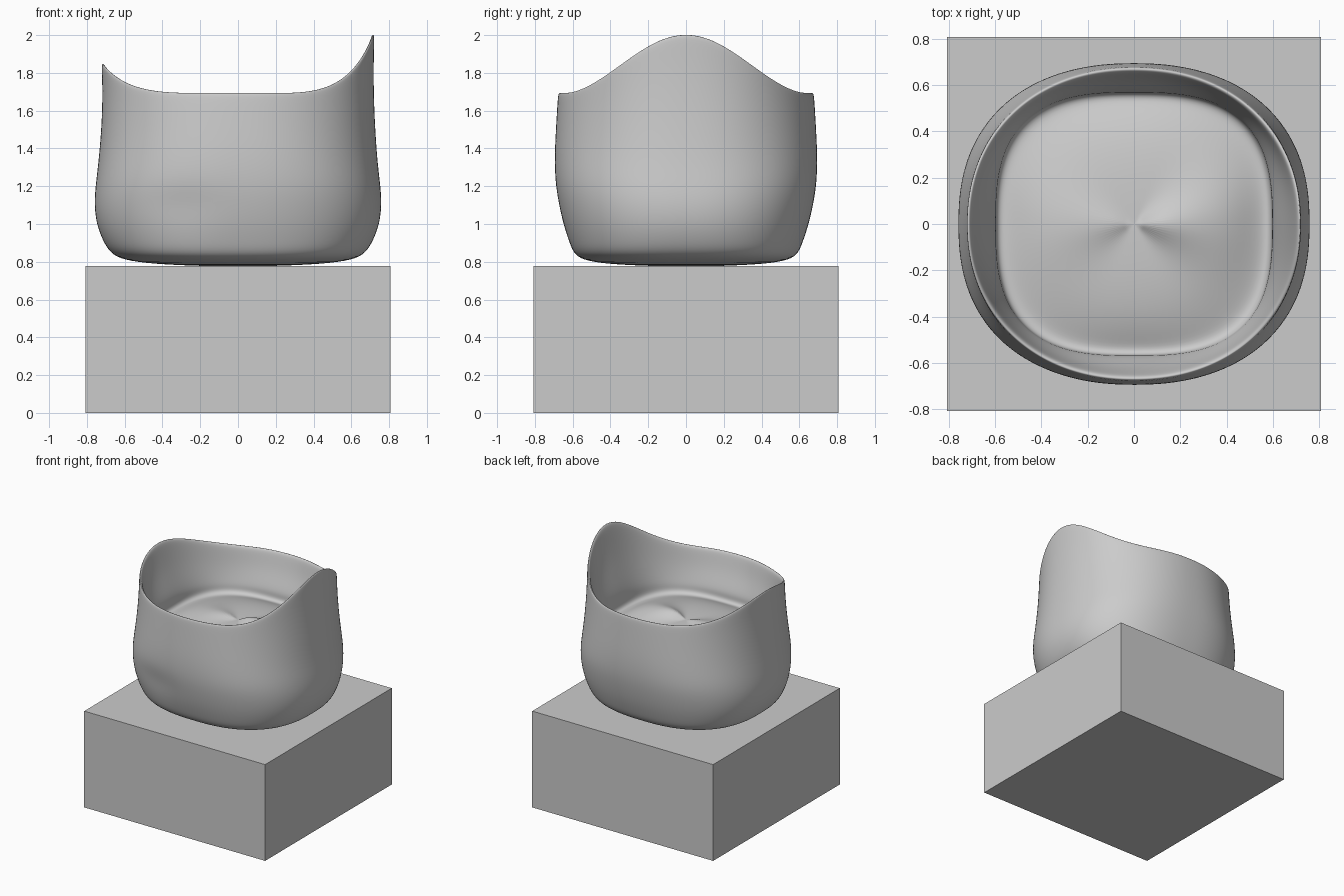
import bpy, bmesh
from math import sin, cos, pi, tau, exp

if "Cube" in bpy.data.objects:
    bpy.data.objects.remove(bpy.data.objects["Cube"])

SEG = 80

# Plinth: plain square block
bpy.ops.mesh.primitive_cube_add(size=1, location=(0, 0, 0.3885))
plinth = bpy.context.object
plinth.name = "plinth"
plinth.scale = (1.615, 1.615, 0.777)

# Bowl sections from underside, up the outside, over the rim, down to the cushioned floor
# (half width x, half depth y, height, squareness)
sections = [
    (0.20, 0.20, 0.778, 2.0), (0.45, 0.42, 0.788, 2.2), (0.61, 0.55, 0.81, 2.5),
    (0.675, 0.595, 0.845, 2.5), (0.715, 0.62, 0.91, 2.45), (0.75, 0.65, 1.00, 2.4),
    (0.762, 0.675, 1.11, 2.4), (0.752, 0.692, 1.22, 2.4), (0.736, 0.696, 1.35, 2.3),
    (0.721, 0.69, 1.48, 2.25), (0.717, 0.683, 1.60, 2.2), (0.723, 0.678, 1.68, 2.15),
    (0.72, 0.672, 1.697, 2.15), (0.705, 0.657, 1.69, 2.15), (0.692, 0.645, 1.65, 2.2),
    (0.66, 0.62, 1.55, 2.4), (0.61, 0.58, 1.45, 2.8), (0.593, 0.565, 1.40, 2.9),
    (0.60, 0.57, 1.36, 2.8), (0.57, 0.545, 1.335, 2.7), (0.51, 0.49, 1.36, 2.4),
    (0.40, 0.39, 1.395, 2.1), (0.25, 0.25, 1.415, 2.0), (0.10, 0.10, 1.42, 2.0),
]


def rim_lift(a):
    """Extra rim height: tall peak on the right, lower one on the left."""
    y = 0.68 * abs(sin(a))
    bump = 0.5 + 0.5 * cos(pi * min(y / 0.64, 1))
    return bump * (0.31 if cos(a) > 0 else 0.155)


bm = bmesh.new()
rings = []
for i, (rx, ry, z, n) in enumerate(sections):
    t = min(max((z - 1.36) / 0.33, 0), 1)
    ring = []
    for k in range(SEG):
        a = tau * k / SEG
        c, s = cos(a), sin(a)
        r = (abs(c / rx) ** n + abs(s / ry) ** n) ** (-1 / n)
        x, y = r * c, r * s
        # Soft dent low on the outer front
        if i < 12 and y < 0:
            y += 0.018 * exp(-((x + 0.3) / 0.2) ** 2 - ((z - 1.09) / 0.09) ** 2)
        ring.append(bm.verts.new((x, y, z + rim_lift(a) * t)))
    rings.append(ring)
for p, q in zip(rings, rings[1:]):
    for k in range(SEG):
        j = (k + 1) % SEG
        bm.faces.new((p[k], p[j], q[j], q[k]))
# Close underside and floor
for ring, z in ((rings[0], 0.775), (rings[-1], 1.42)):
    centre = bm.verts.new((0, 0, z))
    for k in range(SEG):
        bm.faces.new((ring[k], ring[(k + 1) % SEG], centre))
bmesh.ops.recalc_face_normals(bm, faces=bm.faces[:])
for f in bm.faces:
    f.smooth = True

mesh = bpy.data.meshes.new("bowl")
bm.to_mesh(mesh)
bm.free()
bowl = bpy.data.objects.new("bowl", mesh)
bpy.context.collection.objects.link(bowl)
sub = bowl.modifiers.new("smooth", 'SUBSURF')
sub.levels = sub.render_levels = 2
